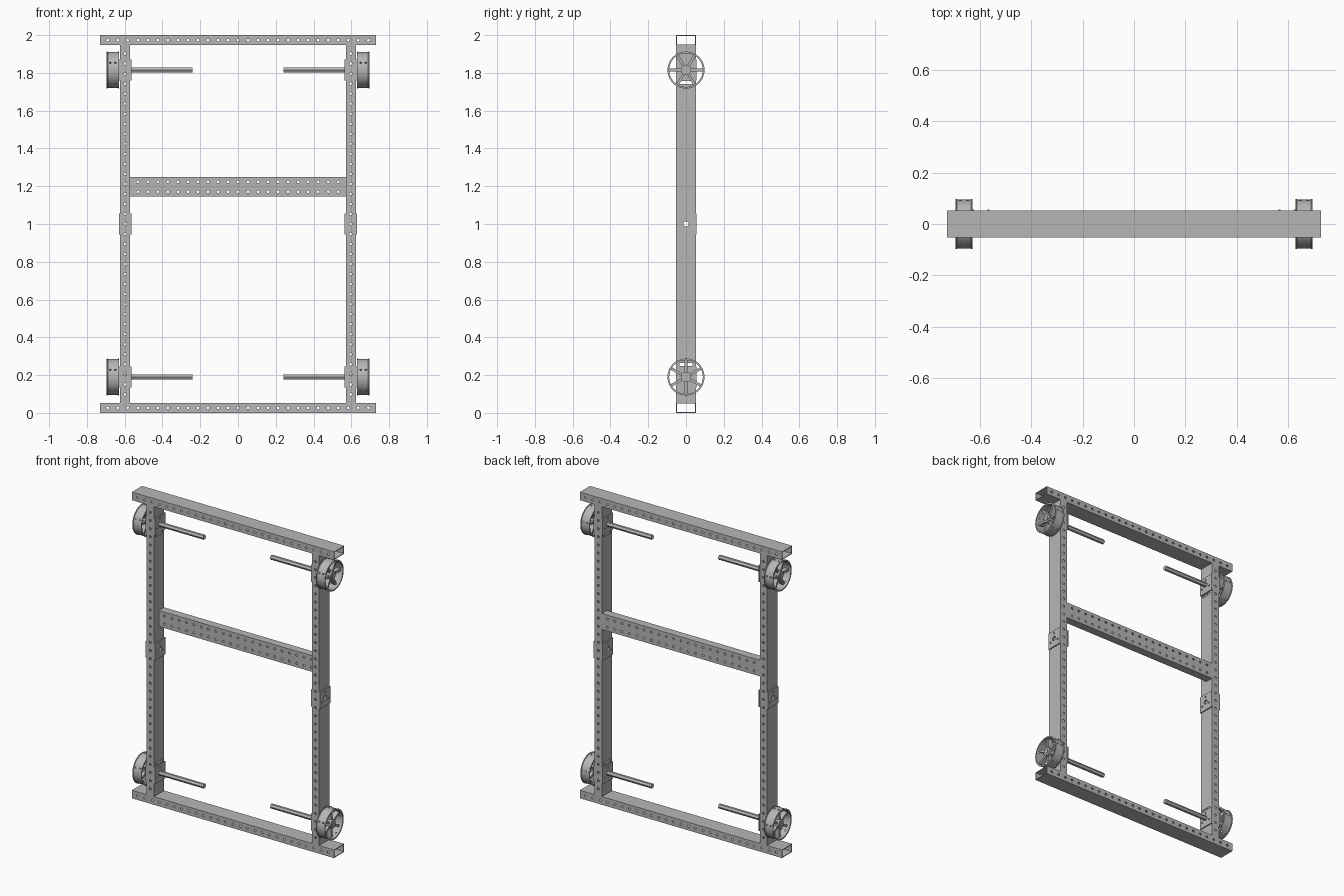
import bpy, bmesh, math
from mathutils import Matrix, Vector

cube = bpy.data.objects.get("Cube")
if cube:
    bpy.data.objects.remove(cube, do_unlink=True)

grey = bpy.data.materials.new("aluminium_grey")
grey.use_nodes = True
grey.diffuse_color = (0.47, 0.47, 0.47, 1)
grey.node_tree.nodes["Principled BSDF"].inputs["Base Color"].default_value = (0.47, 0.47, 0.47, 1)

PITCH = 0.0531           # hole spacing
THIN, DEEP = 0.053, 0.105  # tube section
POST_X = 0.597
WHEEL_Z = (0.19, 1.815)
TO_X = Matrix.Rotation(math.pi / 2, 4, 'Y')
TO_Y = Matrix.Rotation(math.pi / 2, 4, 'X')


def finish(name, bm):
    bmesh.ops.recalc_face_normals(bm, faces=bm.faces)
    mesh = bpy.data.meshes.new(name)
    bm.to_mesh(mesh)
    bm.free()
    mesh.materials.append(grey)
    obj = bpy.data.objects.new(name, mesh)
    bpy.context.collection.objects.link(obj)
    return obj


def box(bm, centre, size, turn=Matrix()):
    m = turn @ Matrix.Translation(centre) @ Matrix.Diagonal((*size, 1))
    bmesh.ops.create_cube(bm, size=1, matrix=m)


def rod(bm, centre, radius, length, turn, sides=12):
    bmesh.ops.create_cone(bm, cap_ends=True, segments=sides, radius1=radius, radius2=radius,
                          depth=length, matrix=Matrix.Translation(centre) @ turn)


def cut(obj, bm):
    # Subtract the cutter shapes and bake the result
    cutter = finish("cutter", bm)
    cutter.hide_render = True
    mod = obj.modifiers.new("cut", 'BOOLEAN')
    mod.operation, mod.solver, mod.object = 'DIFFERENCE', 'EXACT', cutter
    graph = bpy.context.evaluated_depsgraph_get()
    mesh = bpy.data.meshes.new_from_object(obj.evaluated_get(graph))
    obj.modifiers.clear()
    obj.data = mesh
    bpy.data.objects.remove(cutter, do_unlink=True)


def smooth(obj):
    for p in obj.data.polygons:
        p.use_smooth = True
    obj.data.set_sharp_from_angle(angle=math.radians(35))


def tube(name, length, depth, height, place, wall=0.004):
    # Open-ended rectangular tube along local x
    bm = bmesh.new()
    rings = []
    for x, t in ((-1, 0), (1, 0), (1, wall), (-1, wall)):
        rings.append([bm.verts.new((x * length / 2, sy * (depth / 2 - t), sz * (height / 2 - t)))
                      for sy, sz in ((-1, -1), (1, -1), (1, 1), (-1, 1))])
    for a, b in zip(rings, rings[1:] + rings[:1]):
        for i in range(4):
            j = (i + 1) % 4
            bm.faces.new((a[i], a[j], b[j], b[i]))
    bmesh.ops.transform(bm, matrix=place, verts=bm.verts)
    return finish(name, bm)


def drill_row(bm, start, step, reach):
    for k in range(-reach, reach + 1):
        rod(bm, Vector(start) + Vector(step) * k, 0.0075, 0.4, TO_Y)


# Top and bottom rails
for name, z in (("bottom_rail", THIN / 2), ("top_rail", 2 - THIN / 2)):
    rail = tube(name, 1.46, DEEP, THIN, Matrix.Translation((0, 0, z)))
    holes = bmesh.new()
    drill_row(holes, (0, 0, z), (PITCH, 0, 0), 13)
    cut(rail, holes)

# Crossbar, set towards the back, with two rows of holes
bar = tube("crossbar", 2 * POST_X - THIN, THIN, DEEP, Matrix.Translation((0, 0.026, 1.197)))
holes = bmesh.new()
for side in (-1, 1):
    drill_row(holes, (0, 0, 1.197 + side * PITCH / 2), (PITCH, 0, 0), 10)
cut(bar, holes)


def bearing_plate(name, x, z):
    bm = bmesh.new()
    box(bm, (x, 0.002, z), (0.007, 0.108, 0.11))
    plate = finish(name, bm)
    holes = bmesh.new()
    rod(holes, (x, 0, z), 0.0145, 0.1, TO_X, 16)
    for y, dz in ((0, 0.036), (-0.033, -0.018), (0.033, -0.018)):
        rod(holes, (x, y, z + dz), 0.006, 0.1, TO_X)
    cut(plate, holes)


def wheel(name, x, z, phase):
    # Flanged rim turned from a profile
    bm = bmesh.new()
    w = 0.0325
    profile = [(-w, 0.098), (-w + 0.004, 0.098), (-w + 0.006, 0.095), (w - 0.006, 0.095),
               (w - 0.004, 0.098), (w, 0.098), (w, 0.089), (-w, 0.089)]
    n = 48
    rings = []
    for i in range(n):
        a = math.tau * i / n
        rings.append([bm.verts.new((x + px, r * math.cos(a), z + r * math.sin(a)))
                      for px, r in profile])
    for i in range(n):
        a, b = rings[i], rings[(i + 1) % n]
        for j in range(len(profile)):
            k = (j + 1) % len(profile)
            bm.faces.new((a[j], a[k], b[k], b[j]))
    rim = finish(name + "_rim", bm)
    holes = bmesh.new()
    for i in range(5):
        turn = Matrix.Rotation(math.radians(12 + 72 * i), 4, 'X')
        for dx in (-0.014, 0.014):
            spot = Vector((x + dx, 0, z)) + turn @ Vector((0, 0.093, 0))
            rod(holes, spot, 0.005, 0.03, turn @ TO_Y, 10)
    cut(rim, holes)
    smooth(rim)

    # Hub and six spokes
    bm = bmesh.new()
    rod(bm, (x, 0, z), 0.027, 0.05, TO_X, 24)
    for i in range(6):
        turn = Matrix.Translation((x, 0, z)) @ Matrix.Rotation(phase + i * math.tau / 6, 4, 'X')
        box(bm, (0, 0.057, 0), (0.03, 0.068, 0.014), turn)
    smooth(finish(name + "_spokes", bm))


for side, label in ((-1, "right"), (1, "left")):
    x = side * POST_X
    # Upright post with front holes, centre bore and chain slots
    post = tube(label + "_post", 2 - 2 * THIN, DEEP, THIN, Matrix.Translation((x, 0, 1)) @ TO_X)
    holes = bmesh.new()
    drill_row(holes, (x, 0, 1), (0, 0, PITCH), 17)
    cut(post, holes)
    bores = bmesh.new()
    rod(bores, (x, 0, 1), 0.0145, 0.2, TO_X, 16)
    for z in (0.256, 1.749):
        box(bores, (x, 0, z), (0.2, 0.07, 0.014))
    cut(post, bores)

    for z, level in ((WHEEL_Z[0], "lower"), (1.0, "middle"), (WHEEL_Z[1], "upper")):
        for face, where in ((-1, "inner"), (1, "outer")):
            bearing_plate(f"{label}_{level}_{where}_plate", x + side * face * (THIN / 2 + 0.0035), z)

    for z, level, phase in ((WHEEL_Z[0], "lower", math.pi / 2), (WHEEL_Z[1], "upper", 0)):
        wheel(f"{label}_{level}_wheel", side * 0.663, z, phase)
        # Hexagonal axle
        bm = bmesh.new()
        rod(bm, (side * 0.467, 0, z), 0.0153, 0.45, TO_X, 6)
        finish(f"{label}_{level}_axle", bm)
